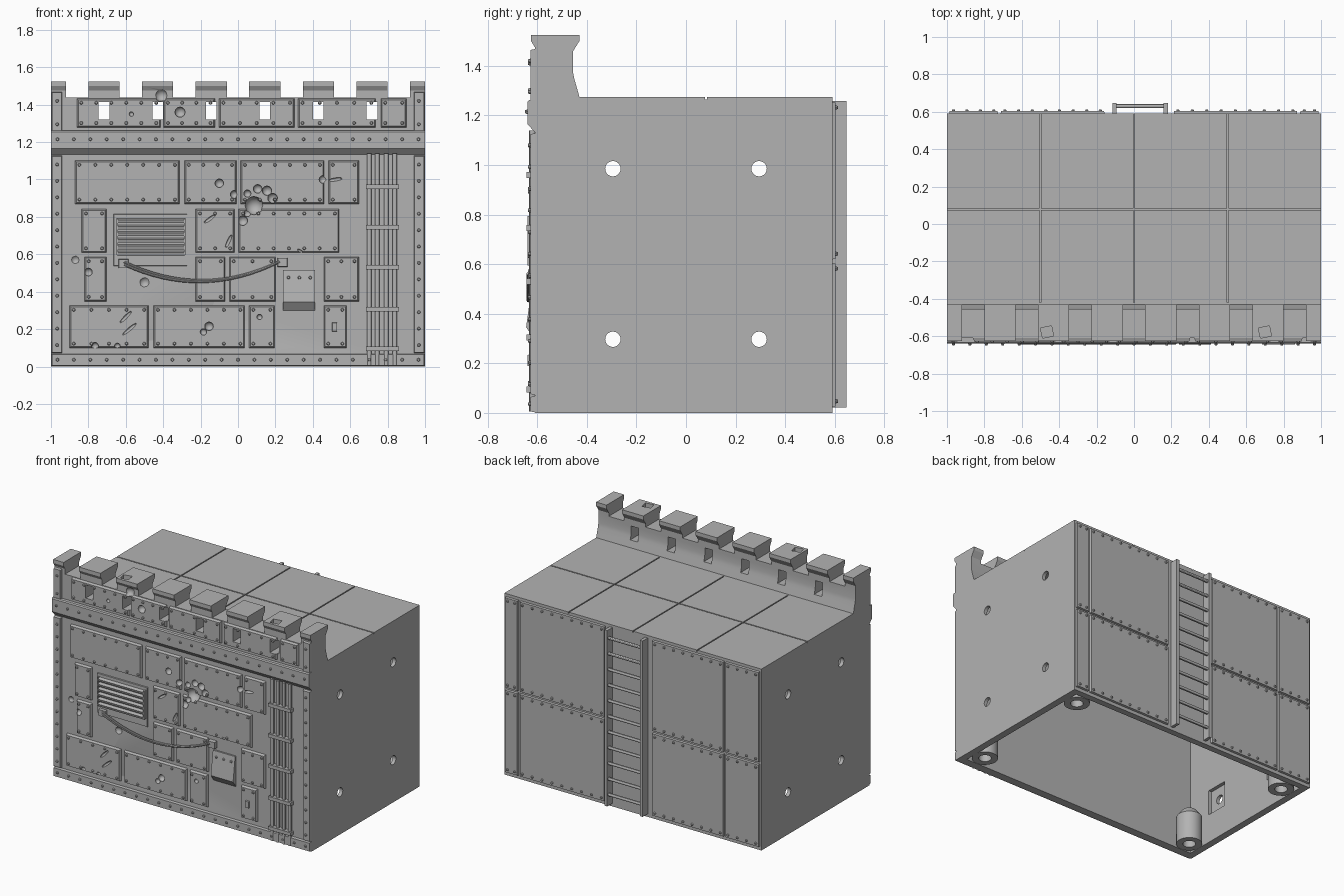
import bpy, bmesh, math
from mathutils import Matrix, Vector

old = bpy.data.objects.get("Cube")
if old:
    bpy.data.objects.remove(old)

grey = bpy.data.materials.new("plain_grey")
grey.use_nodes = True
tone = (0.45, 0.45, 0.45, 1)
grey.diffuse_color = tone
grey.node_tree.nodes["Principled BSDF"].inputs["Base Color"].default_value = tone

WALL, BACK, ROOF = -0.61, 0.59, 1.275
SKIN = WALL - 0.018      # outer face of the front plates


def finish(bm, name):
    bmesh.ops.recalc_face_normals(bm, faces=bm.faces)
    mesh = bpy.data.meshes.new(name)
    bm.to_mesh(mesh)
    bm.free()
    obj = bpy.data.objects.new(name, mesh)
    bpy.context.collection.objects.link(obj)
    mesh.materials.append(grey)
    return obj


def activate(obj):
    bpy.ops.object.select_all(action='DESELECT')
    obj.select_set(True)
    bpy.context.view_layer.objects.active = obj


def smooth(obj):
    activate(obj)
    bpy.ops.object.shade_smooth_by_angle()


def box(bm, x, y, z, turn=None):
    centre = [sum(s) / 2 for s in (x, y, z)]
    size = [abs(s[1] - s[0]) for s in (x, y, z)]
    m = Matrix.Translation(centre) @ (turn or Matrix()) @ Matrix.Diagonal((*size, 1))
    return bmesh.ops.create_cube(bm, size=1, matrix=m)['verts']


def plate(bm, x, z, y0, y1, inset=0.011):
    """Sheet with a sloping rim, facing from y0 towards y1."""
    verts = box(bm, x, (y0, y1), z)
    cx, cz = sum(x) / 2, sum(z) / 2
    for v in verts:
        if abs(v.co.y - y1) < abs(v.co.y - y0):
            v.co.x -= math.copysign(inset, v.co.x - cx)
            v.co.z -= math.copysign(inset, v.co.z - cz)


def rod(bm, a, b, r, top=None, sides=12):
    a, b = Vector(a), Vector(b)
    turn = (b - a).to_track_quat('Z', 'Y').to_matrix().to_4x4()
    bmesh.ops.create_cone(bm, cap_ends=True, segments=sides, radius1=r,
                          radius2=r if top is None else top, depth=(b - a).length,
                          matrix=Matrix.Translation((a + b) / 2) @ turn)


def profile(name, pts, x0, x1):
    bm = bmesh.new()
    face = bm.faces.new([bm.verts.new((x0, y, z)) for y, z in pts])
    ext = bmesh.ops.extrude_face_region(bm, geom=[face])['geom']
    moved = [v for v in ext if isinstance(v, bmesh.types.BMVert)]
    bmesh.ops.translate(bm, verts=moved, vec=(x1 - x0, 0, 0))
    return finish(bm, name)


def cut(target, cutter):
    cutter.hide_render = True
    mod = target.modifiers.new("cut", 'BOOLEAN')
    mod.operation, mod.solver, mod.object, mod.use_self = 'DIFFERENCE', 'EXACT', cutter, True
    activate(target)
    bpy.ops.object.modifier_apply(modifier=mod.name)


def spread(a, b, step):
    n = max(1, round((b - a) / step))
    return [a + (b - a) * i / n for i in range(n + 1)]


rivets = bmesh.new()


def rivet(x, z, y=SKIN, side=-1):
    rod(rivets, (x, y - side * 0.004, z), (x, y + side * 0.009, z), 0.0105, 0.006, 8)


def rivet_rows(x, z, step=0.085, y=SKIN, side=-1, pad=0.027):
    for px in spread(x[0] + pad, x[1] - pad, step):
        for pz in (z[0] + pad, z[1] - pad):
            rivet(px, pz, y, side)


# Body and parapet, one side profile
body = profile("body", [
    (WALL, 0), (BACK, 0), (BACK, ROOF), (-0.43, ROOF), (-0.437, 1.3), (-0.45, 1.345),
    (-0.455, 1.37), (-0.455, 1.46), (-0.43, 1.5), (-0.43, 1.525), (-0.625, 1.525),
    (-0.625, 1.5), (WALL, 1.475)], -1, 1)

# Hollow inside, crenels, loopholes, roof seams, pockets and side holes
bm = bmesh.new()
box(bm, (-0.95, 0.95), (-0.56, 0.545), (-0.1, 1.225))
cavity = finish(bm, "cavity_cutter")
bm = bmesh.new()
PITCH = 0.2863
for i in range(7):
    x = (i - 3) * PITCH
    box(bm, (x - 0.06, x + 0.06), (-0.8, -0.3), (1.437, 1.7))
loopholes = [(i - 2.5) * PITCH for i in range(6)]
openings = bmesh.new()
for x in loopholes:
    box(openings, (x - 0.029, x + 0.029), (-0.8, -0.3), (1.322, 1.415))
seams = bmesh.new()
for x in (-0.5, 0, 0.5):
    box(seams, (x - 0.004, x + 0.004), (-0.42, 0.7), (ROOF - 0.01, 1.3))
box(seams, (-1.1, 1.1), (0.076, 0.084), (ROOF - 0.01, 1.3))
holes, pockets = bmesh.new(), bmesh.new()
for s in (-1, 1):
    for y in (-0.295, 0.295):
        for z in (0.297, 0.985):
            rod(holes, (s * 0.9, y, z), (s * 1.1, y, z), 0.031, sides=24)
            box(pockets, (s * 0.9, s * 0.975), (y - 0.08, y + 0.08), (z - 0.09, z + 0.09))
opening_cutter = finish(openings, "loophole_cutter")
cutters = [cavity, finish(bm, "crenel_cutter"), opening_cutter,
           finish(seams, "seam_cutter"), finish(pockets, "pocket_cutter"),
           finish(holes, "hole_cutter")]

# Battle damage: round dents, long gouges and chipped corners
dents = bmesh.new()
for x, z, r in [(.085, .86, .05), (.105, .95, .024), (.155, .94, .026), (.185, .9, .027),
                (.05, .925, .02), (.025, .78, .027), (.05, .82, .02), (-.1, .98, .024),
                (.455, 1, .022), (-.02, .92, .022), (-.31, 1.36, .028), (-.57, 1.35, .013),
                (-.87, .57, .026), (-.5, .45, .03), (-.8, .505, .022), (-.155, .215, .024),
                (-.185, .185, .018), (.115, .265, .015), (-.765, .11, .02),
                (-.645, .11, .016), (-.41, 1.45, .035)]:
    bmesh.ops.create_icosphere(dents, subdivisions=2, radius=r,
                               matrix=Matrix.Translation((x, SKIN + 0.003, z)))
for x, z, length, angle in [(.52, 1, .04, 8), (-.15, .79, .04, 35), (-.05, .67, .04, 65),
                            (-.6, .265, .045, 45), (-.58, .2, .05, 40), (.34, .61, .03, -40),
                            (.84, 1.1, .02, 0)]:
    m = (Matrix.Translation((x, SKIN, z)) @ Matrix.Rotation(math.radians(-angle), 4, 'Y')
         @ Matrix.Diagonal((length, 0.014, 0.009, 1)))
    bmesh.ops.create_icosphere(dents, subdivisions=2, radius=1, matrix=m)
for x in (-0.465, 0.7):
    box(dents, (x - 0.03, x + 0.03), (-0.605, -0.55), (1.49, 1.56), Matrix.Rotation(0.2, 4, 'Z'))
damage = finish(dents, "damage_cutter")

# Armour plates on the front wall and the parapet
rows = [((0.865, 1.105), [(-.875, -.31), (-.29, -.005), (.01, .465), (.48, .65)]),
        ((0.605, 0.845), [(-.84, -.7), (-.23, -.015), (0, .545)]),
        ((0.345, 0.59), [(-.825, -.7), (-.23, -.065), (-.05, .205), (.455, .65)]),
        ((0.095, 0.33), [(-.905, -.475), (-.455, .04), (.055, .2), (.455, .585)]),
        ((1.275, 1.437), [(-.865, -.41), (-.402, -.12), (-.105, .305), (.318, .74), (.76, .905)])]
bm = bmesh.new()
for z, spans in rows:
    for x in spans:
        plate(bm, x, z, WALL + 0.01, SKIN)
        rivet_rows(x, z)
front_plates = finish(bm, "front_plates")
for c in cutters + [damage]:
    cut(body, c)
cut(front_plates, opening_cutter)
cut(front_plates, damage)

# Border strips around the front
bm = bmesh.new()
for s in (-1, 1):
    edge = sorted((s, s * 0.938))
    for z0, z1 in ((0.07, 1.13), (1.25, 1.47)):
        plate(bm, edge, (z0, z1), WALL + 0.01, SKIN, 0.006)
        for z in spread(z0 + 0.045, z1 - 0.05, 0.088):
            rivet(s * 0.967, z)
plate(bm, (-1, 1), (0, 0.07), WALL + 0.01, SKIN, 0.006)
finish(bm, "border_strips")
for x in spread(-0.965, 0.965, 0.0875):
    rivet(x, 0.036)
    rivet(x, 1.215, -0.64)

# Ledge under the parapet
profile("ledge", [(-0.59, 1.262), (-0.633, 1.262), (-0.64, 1.255), (-0.64, 1.165),
                  (-0.598, 1.12), (-0.59, 1.12)], -1, 1)

# Louvred vent
bm = bmesh.new()
plate(bm, (-0.667, -0.27), (0.535, 0.817), WALL + 0.01, WALL - 0.008, 0.004)
for x in (-0.65, -0.29):
    box(bm, (x, x + 0.008), (WALL, -0.64), (0.595, 0.795))
for z in spread(0.605, 0.78, 0.035):
    box(bm, (-0.645, -0.287), (WALL, -0.637), (z - 0.009, z + 0.009), Matrix.Rotation(0.35, 4, 'X'))
finish(bm, "vent")

# Hooded box, switch and cable ends
profile("hood", [(-0.6, 0.515), (-0.622, 0.515), (-0.645, 0.345), (-0.612, 0.3), (-0.6, 0.3)],
        0.24, 0.413)
for x in (0.27, 0.328, 0.386):
    rivet(x, 0.475, -0.627)
bm = bmesh.new()
plate(bm, (0.5, 0.533), (0.185, 0.238), WALL, -0.64, 0.004)
for x, z in ((-0.612, 0.55), (0.238, 0.557)):
    plate(bm, (x - 0.028, x + 0.028), (z - 0.025, z + 0.025), WALL + 0.01, -0.638, 0.003)
finish(bm, "switch_and_cable_boxes")

# Hanging cables
bm = bmesh.new()
for drop in (0.0, 0.014):
    pts = []
    for i in range(17):
        t = i / 16
        z = 0.56 - 0.4 * t * (1 - t) - drop * (1 - t)
        pts.append(Vector((-0.61 + 0.83 * t, -0.636, z)))
    for a, b in zip(pts, pts[1:]):
        rod(bm, a, b + (b - a) * 0.1, 0.007, sides=8)
smooth(finish(bm, "cables"))

# Pipes and their brackets
bm = bmesh.new()
for x in (0.702, 0.745, 0.793, 0.838):
    rod(bm, (x, -0.62, 0.005), (x, -0.62, 1.14), 0.0125)
smooth(finish(bm, "pipes"))
bm = bmesh.new()
for z in (0.095, 0.305, 0.53, 0.745, 0.96):
    box(bm, (0.685, 0.86), (WALL, -0.643), (z - 0.012, z + 0.012))
finish(bm, "pipe_brackets")

# Back sheets
bm = bmesh.new()
for x in ((-0.99, -0.725), (-0.715, -0.155), (0.21, 0.875), (0.885, 0.99)):
    for z in ((0.022, 0.607), (0.617, 1.257)):
        plate(bm, x, z, BACK - 0.01, BACK + 0.014, 0.005)
        rivet_rows(x, z, 0.075, BACK + 0.014, 1, 0.025)
finish(bm, "back_plates")

# Ladder
bm = bmesh.new()
for x in (-0.105, 0.17):
    box(bm, (x - 0.011, x + 0.011), (BACK - 0.005, 0.648), (0.022, 1.258))
for z in spread(0.1, 1.2, 0.115):
    rod(bm, (-0.105, 0.63, z), (0.17, 0.63, z), 0.011)
smooth(finish(bm, "ladder"))

# Hollow corner posts inside the base
bm, bores = bmesh.new(), bmesh.new()
for sx in (-1, 1):
    for y in (WALL + 0.135, BACK - 0.135):
        x = sx * 0.868
        rod(bm, (x, y, 0.001), (x, y, 0.2), 0.085, sides=24)
        rod(bm, (x, y, 0.2), (x, y, 0.25), 0.085, 0.045, 24)
        rod(bores, (x, y, -0.1), (x, y, 0.06), 0.042, sides=24)
posts = finish(bm, "corner_posts")
cut(posts, finish(bores, "bore_cutter"))
smooth(posts)

finish(rivets, "rivets")
smooth(body)
smooth(front_plates)
for obj in [o for o in bpy.data.objects if o.name.endswith("_cutter")]:
    bpy.data.objects.remove(obj)
